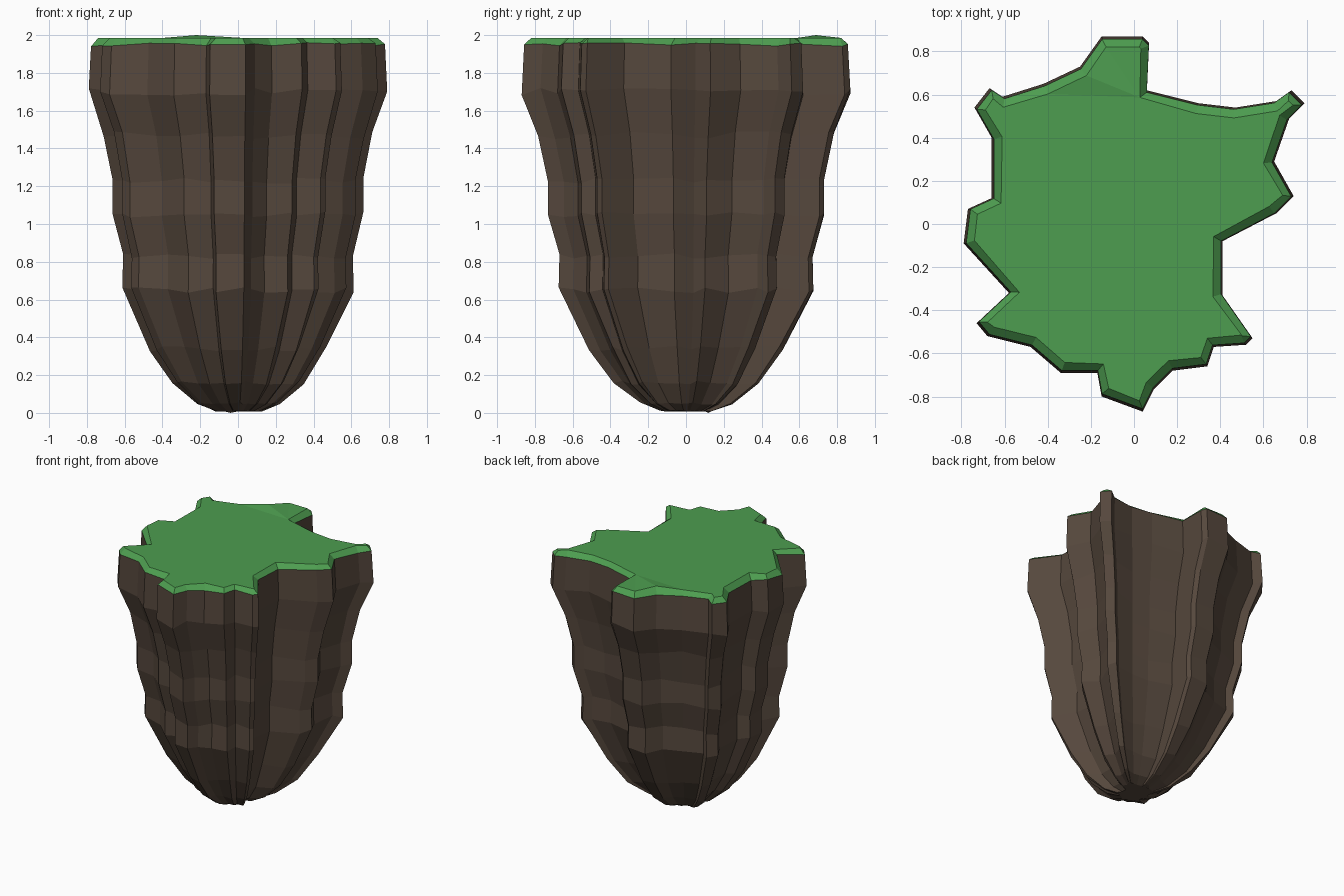
import bpy, bmesh, random

if "Cube" in bpy.data.objects:
    bpy.data.objects.remove(bpy.data.objects["Cube"])
random.seed(4)

def material(name, rgb):
    m = bpy.data.materials.new(name)
    m.diffuse_color = (*rgb, 1)
    m.use_nodes = True
    m.node_tree.nodes["Principled BSDF"].inputs["Base Color"].default_value = m.diffuse_color
    return m

rock = material("brown rock", (0.092, 0.064, 0.046))
grass = material("green grass", (0.075, 0.34, 0.08))

# jagged plan outline, clockwise from the back
outline = [(-.15, .87), (.04, .87), (.07, .84), (.06, .62), (.30, .56), (.47, .54),
           (.66, .57), (.73, .62), (.79, .56), (.72, .49), (.65, .29), (.74, .13),
           (.66, .05), (.41, -.08), (.41, -.33), (.55, -.53), (.52, -.56), (.37, -.57),
           (.34, -.66), (.18, -.68), (.09, -.77), (.04, -.87), (-.15, -.80), (-.17, -.69),
           (-.34, -.69), (-.48, -.57), (-.68, -.52), (-.73, -.46), (-.58, -.32),
           (-.79, -.09), (-.77, .07), (-.66, .12), (-.66, .40), (-.74, .54),
           (-.67, .63), (-.61, .59), (-.42, .65), (-.25, .73)]
outline.reverse()

# (height, outline scale, height jitter)
levels = [(.01, .16, .004), (.05, .28, .006), (.16, .44, .01), (.34, .59, .015),
          (.65, .775, .015), (.83, .77, .015), (1.05, .84, .015), (1.23, .84, .015),
          (1.47, .90, .02), (1.70, 1.0, .02), (1.95, .985, .01)]

bm = bmesh.new()
rings = []
for z, s, j in levels:
    rings.append([bm.verts.new((x * s, y * s, z + random.uniform(-j, j))) for x, y in outline])
for v in rings[0]:
    v.co.z = max(v.co.z, 0)
rings[0][0].co.z = 0

# rock walls and underside
n = len(outline)
for a, b in zip(rings, rings[1:]):
    for i in range(n):
        k = (i + 1) % n
        bm.faces.new((a[i], a[k], b[k], b[i]))
bm.faces.new(rings[0][::-1])

# grass cap with a sloping rim
cap = bm.faces.new(rings[-1])
bm.normal_update()
rim = bmesh.ops.inset_region(bm, faces=[cap], thickness=.04, depth=0, use_even_offset=False)["faces"]
for v in cap.verts:
    v.co.z = 1.985
for v in cap.verts[:1]:
    v.co.z = 2.0
for f in [cap] + rim:
    f.material_index = 1
bmesh.ops.triangulate(bm, faces=[cap])

mesh = bpy.data.meshes.new("floating_island")
bm.to_mesh(mesh)
bm.free()
mesh.materials.append(rock)
mesh.materials.append(grass)
obj = bpy.data.objects.new("floating_island", mesh)
bpy.context.collection.objects.link(obj)
